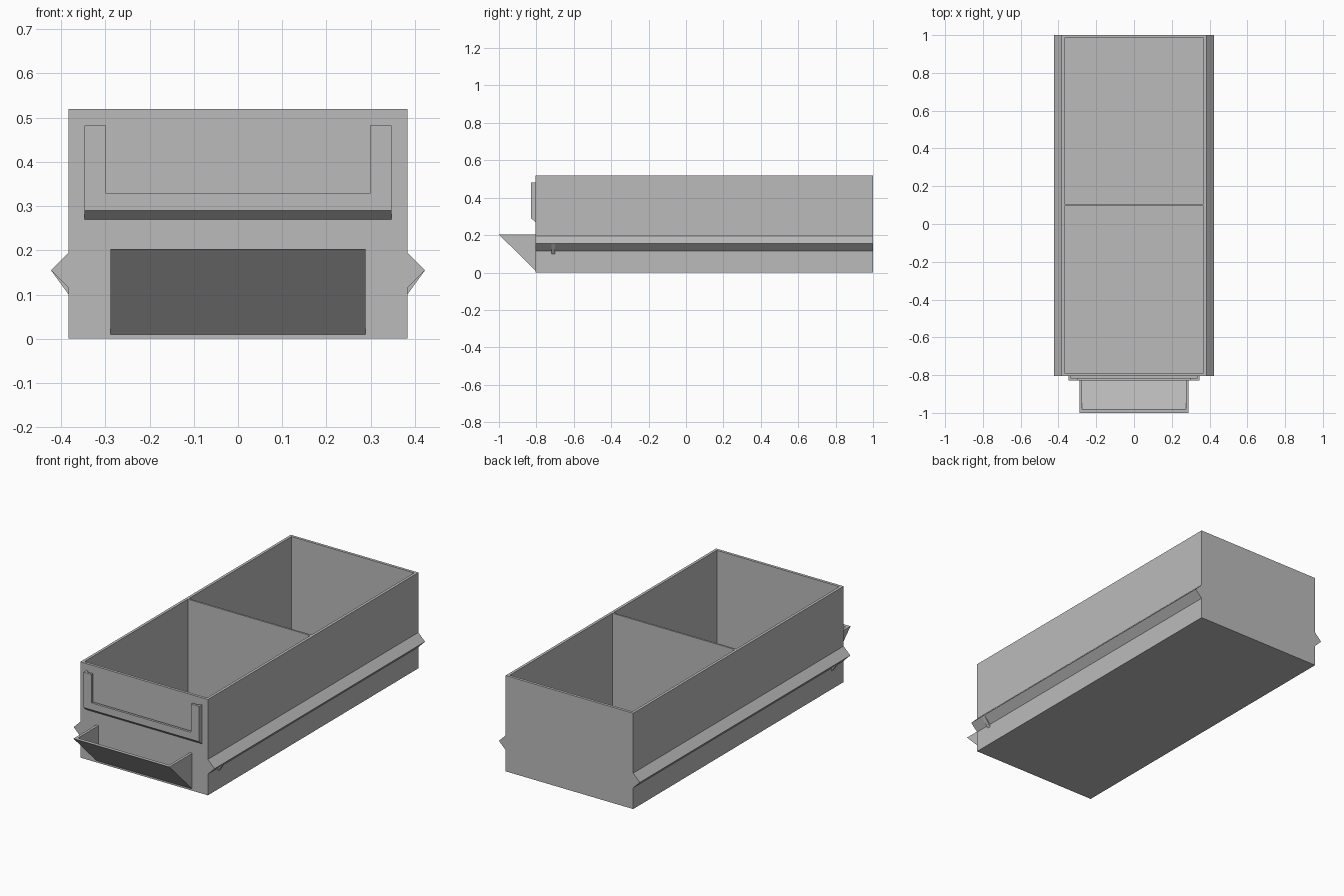
import bpy, bmesh
from mathutils import Vector

default = bpy.data.objects.get("Cube")
if default:
    bpy.data.objects.remove(default, do_unlink=True)

# Single plastic colour
grey = bpy.data.materials.new("grey plastic")
grey.use_nodes = True
colour = (0.5, 0.5, 0.5, 1)
grey.diffuse_color = colour
grey.node_tree.nodes["Principled BSDF"].inputs["Base Color"].default_value = colour


def prism(name, points, place, start, end):
    """Extrude a closed 2D outline; place(a, b, depth) gives each 3D position."""
    bm = bmesh.new()
    face = bm.faces.new([bm.verts.new(place(a, b, start)) for a, b in points])
    extruded = bmesh.ops.extrude_face_region(bm, geom=[face])["geom"]
    offset = Vector(place(0, 0, end)) - Vector(place(0, 0, start))
    bmesh.ops.translate(bm, vec=offset,
                        verts=[v for v in extruded if isinstance(v, bmesh.types.BMVert)])
    bmesh.ops.recalc_face_normals(bm, faces=bm.faces)
    mesh = bpy.data.meshes.new(name)
    bm.to_mesh(mesh)
    bm.free()
    mesh.materials.append(grey)
    obj = bpy.data.objects.new(name, mesh)
    bpy.context.collection.objects.link(obj)
    return obj


def along_x(y, z, x):
    return (x, y, z)


def along_y(x, z, y):
    return (x, y, z)


def box(name, low, high):
    (x0, y0, z0), (x1, y1, z1) = low, high
    return prism(name, [(y0, z0), (y1, z0), (y1, z1), (y0, z1)], along_x, x0, x1)


def cut(target, cutter):
    mod = target.modifiers.new("cut", "BOOLEAN")
    mod.operation, mod.solver, mod.object = "DIFFERENCE", "EXACT", cutter
    bpy.context.view_layer.objects.active = target
    bpy.ops.object.modifier_apply(modifier=mod.name)
    bpy.data.objects.remove(cutter, do_unlink=True)


# Drawer body with two compartments and a thin divider between them
HALF, FRONT, BACK, TOP, WALL = 0.383, -0.805, 1.0, 0.52, 0.015
body = box("drawer_body", (-HALF, FRONT, 0), (HALF, BACK, TOP))
for y0, y1 in ((FRONT + WALL, 0.095), (0.105, BACK - WALL)):
    cut(body, box("compartment_cutter", (WALL - HALF, y0, WALL), (HALF - WALL, y1, TOP + 0.1)))

# Side runners, each with a small stop nub underneath near the front
TIP, TIP_Z = 0.423, 0.155
for side, s in (("left", 1), ("right", -1)):
    prism(side + "_runner", [(s * HALF, 0.195), (s * TIP, TIP_Z), (s * HALF, 0.115)],
          along_y, FRONT, BACK)
    prism(side + "_stop_nub", [(s * HALF, 0.13), (s * TIP, TIP_Z), (s * HALF, 0.1)],
          along_y, -0.72, -0.7)

# Scoop handle: wedge hollowed from above
handle = prism("scoop_handle", [(FRONT, 0.01), (FRONT, 0.203), (-1, 0.203)],
               along_x, -0.288, 0.288)
cut(handle, prism("scoop_cutter", [(FRONT, 0.03), (FRONT, 0.25), (-1.029, 0.25)],
                  along_x, -0.274, 0.274))

# Label holder: U-shaped frame with a chamfered lower edge and a card slot behind it
holder = prism("label_holder", [(FRONT, 0.27), (FRONT, 0.482), (-0.828, 0.482), (-0.828, 0.29)],
               along_x, -0.347, 0.347)
cut(holder, box("window_cutter", (-0.299, -0.9, 0.328), (0.299, -0.7, 0.6)))
cut(holder, box("slot_cutter", (-0.336, -0.815, 0.292), (0.336, -0.7, 0.6)))
